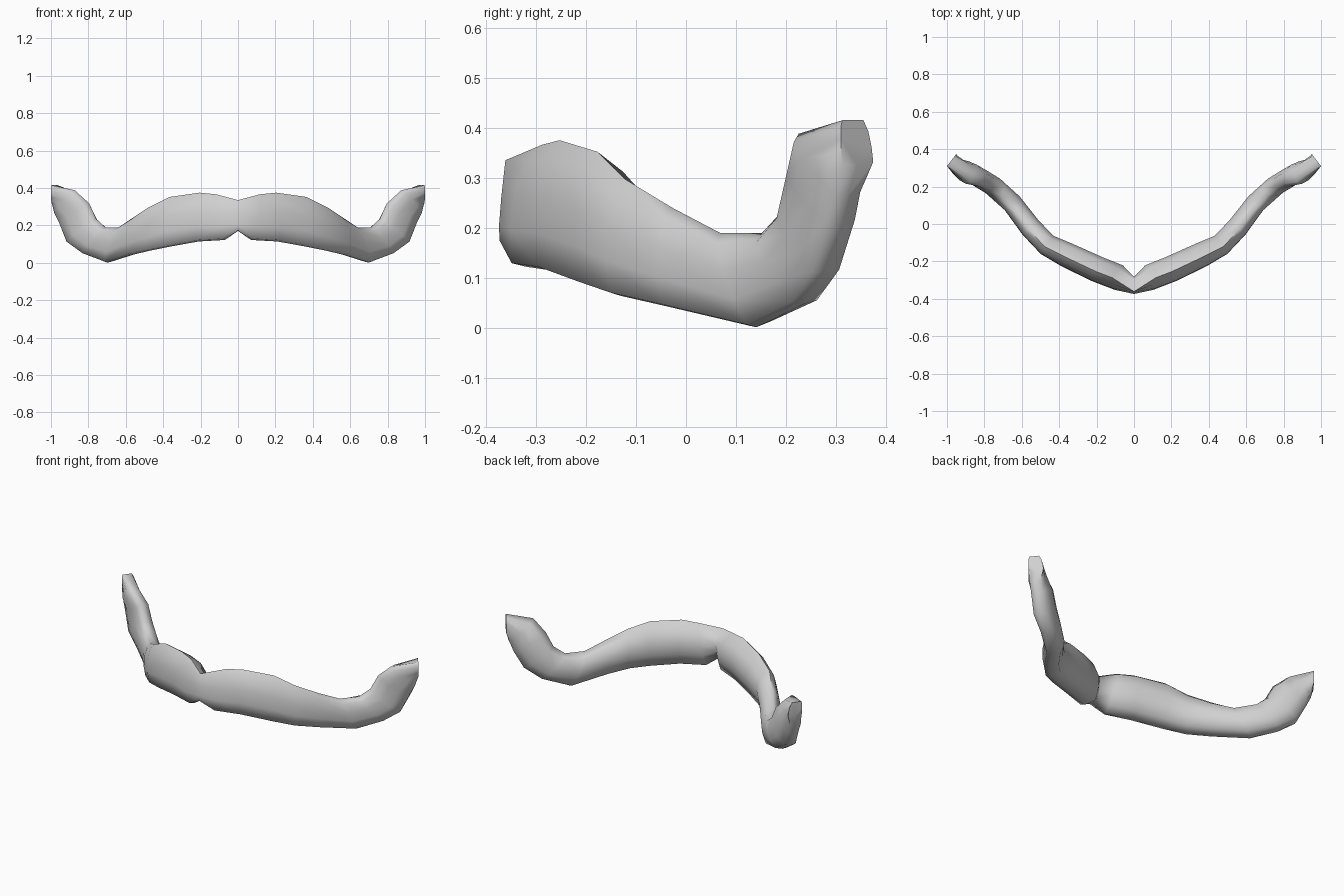
import bpy, bmesh
from mathutils import Vector

if "Cube" in bpy.data.objects:
    bpy.data.objects.remove(bpy.data.objects["Cube"])

# Stations along one half: top point, bottom point, half thickness
STATIONS = [
    ((0, -.328, .335), (0, -.328, .17), .046),
    ((.11, -.275, .366), (.06, -.295, .122), .069),
    ((.20, -.24, .375), (.20, -.24, .114), .07),
    ((.36, -.165, .352), (.36, -.165, .085), .067),
    ((.47, -.112, .297), (.46, -.112, .064), .06),
    ((.555, -.02, .24), (.55, -.02, .042), .058),
    ((.63, .075, .19), (.68, .155, .001), .055),
    ((.70, .165, .19), (.81, .245, .048), .053),
    ((.75, .207, .235), (.90, .288, .11), .052),
    ((.79, .228, .318), (.945, .318, .21), .052),
    ((.865, .238, .388), (.965, .332, .265), .05),
    ((.975, .342, .415), (.975, .342, .325), .041),
]
# Cross-sections: across (positive is outward) and height
SECTION = [(.2, 1), (.65, .74), (.95, .2), (1, -.4), (.86, -.94),
           (.4, -1), (-.5, -.88), (-.87, -.35), (-1, .1), (-.65, .7)]
HOOK = [(.3, 1), (.82, .74), (1, .2), (1, -.4), (.75, -.95),
        (.2, -1), (-.5, -.9), (-.9, -.4), (-1, .1), (-.65, .78)]
MIDDLE = [(.72, 1), (.8, .6), (.9, .1), (1, -.6), (.97, -.95),
          (.4, -1), (-.5, -.88), (-.85, -.35), (-1, .1), (-.65, .7)]
TIP = [(.9, 1), (1, .72), (1, .2), (1, -.45), (.9, -1),
       (0, -1), (-1, -.85), (-.9, -.2), (-.7, .5), (-.4, 1)]

fur = bpy.data.materials.new("light_grey")
fur.diffuse_color = (.63, .63, .63, 1)
fur.use_nodes = True
fur.node_tree.nodes["Principled BSDF"].inputs["Base Color"].default_value = fur.diffuse_color

bm = bmesh.new()
mids = [(Vector(t) + Vector(b)) / 2 for t, b, _ in STATIONS]
last = len(STATIONS) - 1
rings = []
for i, (t, b, w) in enumerate(STATIONS):
    t, b = Vector(t), Vector(b)
    along = mids[min(i + 1, last)] - mids[max(i - 1, 0)]
    out = Vector((along.y, -along.x, 0)).normalized()
    shape = SECTION if i < 7 else HOOK
    if i == 0:
        out, shape = Vector((0, -1, 0)), MIDDLE
    elif i == last:
        out, shape = Vector((.61, -.79, 0)), TIP
    rings.append([bm.verts.new(mids[i] + out * w * u + (t - b) / 2 * v)
                  for u, v in shape])

# Skin between sections, then close the outer tip
n = len(SECTION)
for a, b in zip(rings, rings[1:]):
    for k in range(n):
        bm.faces.new((a[k], a[(k + 1) % n], b[(k + 1) % n], b[k]))
bm.faces.new(rings[-1])
bmesh.ops.recalc_face_normals(bm, faces=bm.faces)
mesh = bpy.data.meshes.new("moustache")
bm.to_mesh(mesh)
bm.free()
mesh.materials.append(fur)
obj = bpy.data.objects.new("moustache", mesh)
bpy.context.collection.objects.link(obj)

# Smooth shading, mirrored to the other half
bpy.context.view_layer.objects.active = obj
obj.select_set(True)
bpy.ops.object.shade_smooth_by_angle(angle=1.3)
mirror = obj.modifiers.new("mirror", 'MIRROR')
mirror.use_clip = True
